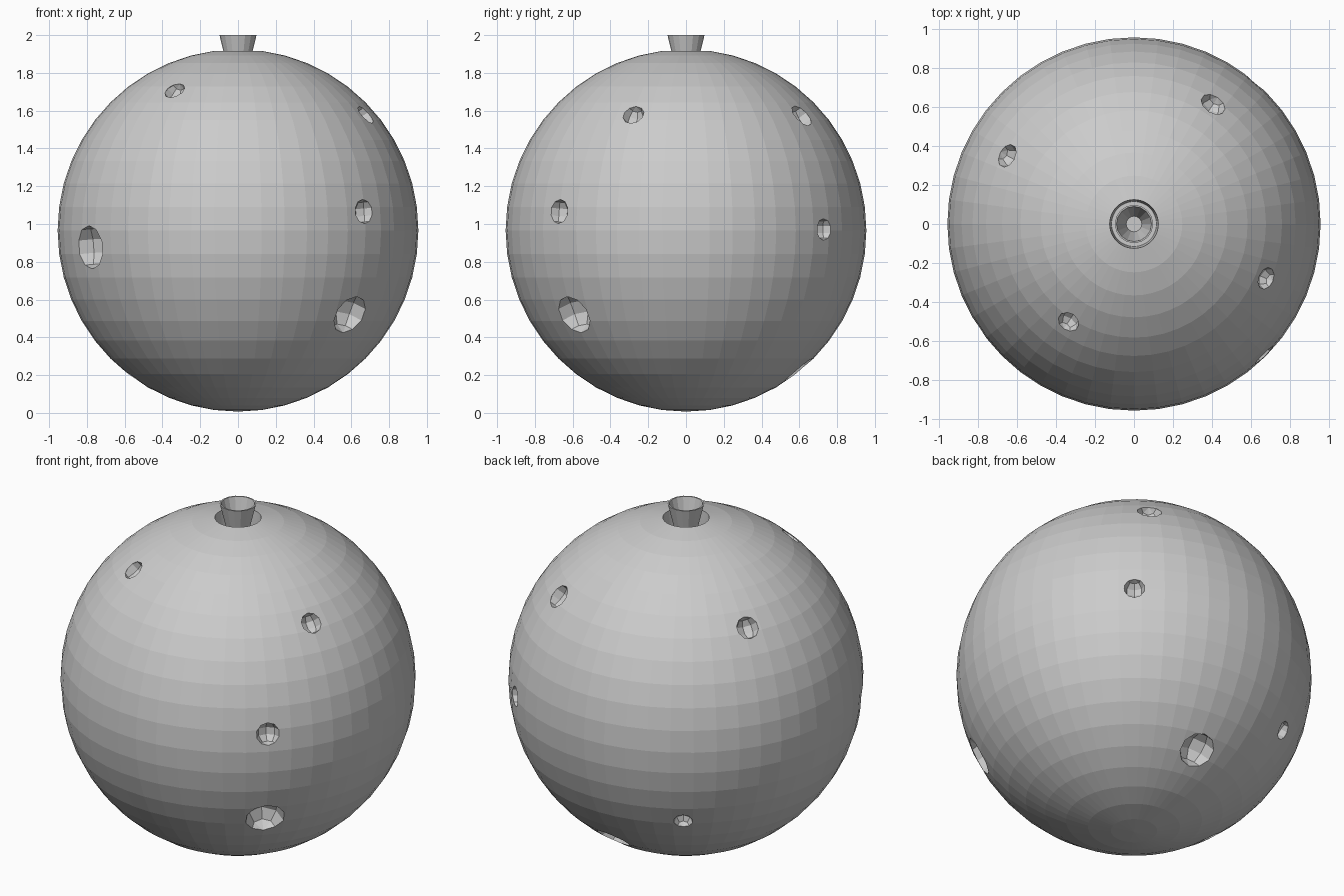
import bpy, bmesh, math
from mathutils import Vector

if "Cube" in bpy.data.objects:
    bpy.data.objects.remove(bpy.data.objects["Cube"])

R, RZ, CZ = 0.955, 0.959, 0.966
SEG, RINGS = 48, 24


def lathe(name, profile, seg):
    """Spin an (r, z) profile round z; r = 0 ends become poles."""
    bm = bmesh.new()
    rows = []
    for r, z in profile:
        if r == 0:
            rows.append([bm.verts.new((0, 0, z))] * seg)
        else:
            rows.append([bm.verts.new((r * math.cos(2 * math.pi * i / seg),
                                       r * math.sin(2 * math.pi * i / seg), z)) for i in range(seg)])
    for a, b in zip(rows, rows[1:]):
        for i in range(seg):
            j = (i + 1) % seg
            bm.faces.new(list(dict.fromkeys((a[i], a[j], b[j], b[i]))))
    bmesh.ops.recalc_face_normals(bm, faces=bm.faces)
    me = bpy.data.meshes.new(name)
    bm.to_mesh(me)
    bm.free()
    ob = bpy.data.objects.new(name, me)
    bpy.context.collection.objects.link(ob)
    return ob


# Round body with a pit around the pole
profile = [(0, CZ - RZ)]
for k in range(1, RINGS):
    t = math.pi * k / RINGS
    profile.append((R * math.sin(t), CZ - RZ * math.cos(t)))
profile += [(0.115, 1.77), (0, 1.77)]
body = lathe("body", profile, SEG)

# Funnel-shaped spout standing in the pit
lathe("spout", [(0, 1.76), (0.04, 1.76), (0.098, 2.0), (0.09, 2.0), (0.04, 1.79), (0, 1.79)], 16)

# Faceted craters: direction from the body centre, radius
craters = [
    ((-0.335, -0.50, 0.74), 0.055), ((0.68, -0.28, 0.615), 0.056),
    ((0.41, 0.62, 0.615), 0.065), ((-0.65, 0.35, 0.605), 0.06),
    ((0.665, -0.67, 0.10), 0.062), ((0.61, 0.73, 0.005), 0.055),
    ((0.59, -0.59, -0.445), 0.105), ((-0.785, -0.53, -0.09), 0.112),
    ((0.06, 0.60, -0.74), 0.095), ((-0.465, 0.69, -0.46), 0.05),
    ((-0.56, -0.03, -0.77), 0.06),
]
bm = bmesh.new()
for d, r in craters:
    pos = Vector(d).normalized() * (R - 0.003) + Vector((0, 0, CZ))
    res = bmesh.ops.create_uvsphere(bm, u_segments=8, v_segments=5, radius=r * 1.04)
    bmesh.ops.rotate(bm, verts=res["verts"], cent=(0, 0, 0),
                     matrix=Vector(d).to_track_quat('X', 'Z').to_matrix())
    bmesh.ops.translate(bm, verts=res["verts"], vec=pos)
me = bpy.data.meshes.new("crater_cutter")
bm.to_mesh(me)
bm.free()
cutter = bpy.data.objects.new("crater_cutter", me)
bpy.context.collection.objects.link(cutter)
cutter.hide_render = True
cutter.display_type = 'WIRE'

mod = body.modifiers.new("craters", 'BOOLEAN')
mod.operation = 'DIFFERENCE'
mod.solver = 'EXACT'
mod.object = cutter
